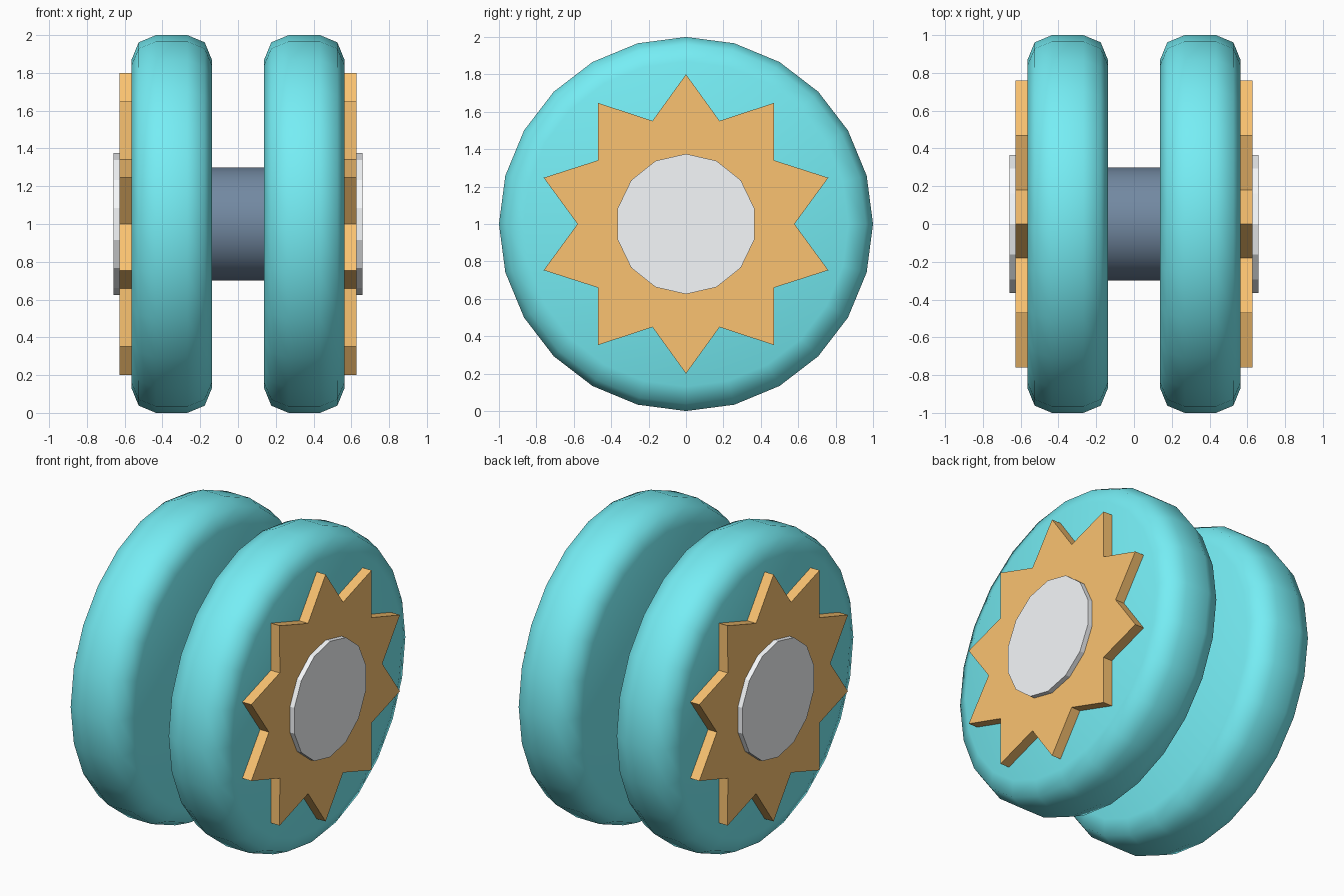
import bpy, bmesh, math
from mathutils import Matrix

if "Cube" in bpy.data.objects:
    bpy.data.objects.remove(bpy.data.objects["Cube"])

CENTRE_Z = 1.0


def material(name, rgb):
    m = bpy.data.materials.new(name)
    m.diffuse_color = (*rgb, 1)
    m.use_nodes = True
    m.node_tree.nodes["Principled BSDF"].inputs["Base Color"].default_value = m.diffuse_color
    return m


TEAL = material("teal", (0.18, 0.85, 0.91))
ORANGE = material("orange", (0.96, 0.545, 0.165))
NAVY = material("navy", (0.17, 0.25, 0.36))
SILVER = material("silver", (0.92, 0.94, 0.96))


def prism(name, outline, x0, x1, mat):
    """Extrude a (y, z) outline along x, around the axle centre."""
    bm = bmesh.new()
    face = bm.faces.new([bm.verts.new((x0, y, z)) for y, z in outline])
    ext = bmesh.ops.extrude_face_region(bm, geom=[face])
    moved = [v for v in ext["geom"] if isinstance(v, bmesh.types.BMVert)]
    bmesh.ops.translate(bm, verts=moved, vec=(x1 - x0, 0, 0))
    bmesh.ops.recalc_face_normals(bm, faces=bm.faces)
    me = bpy.data.meshes.new(name)
    bm.to_mesh(me)
    bm.free()
    me.materials.append(mat)
    ob = bpy.data.objects.new(name, me)
    ob.location.z = CENTRE_Z
    bpy.context.collection.objects.link(ob)
    return ob


def ring(n, *radii):
    """Points around the axle from the top, cycling through the given radii."""
    return [(radii[i % len(radii)] * math.sin(2 * math.pi * i / n),
             radii[i % len(radii)] * math.cos(2 * math.pi * i / n)) for i in range(n)]


def smooth(ob, degrees):
    bpy.ops.object.select_all(action='DESELECT')
    bpy.context.view_layer.objects.active = ob
    ob.select_set(True)
    bpy.ops.object.shade_smooth_by_angle(angle=math.radians(degrees))


# Central axle
axle = prism("axle", ring(32, 0.30), -0.2, 0.2, NAVY)
smooth(axle, 40)

for side, s in (("left", -1), ("right", 1)):
    # Wheel disc with rounded rims
    disc = prism(side + "_disc", ring(24, 1.0), s * 0.138, s * 0.564, TEAL)
    bm = bmesh.new()
    bm.from_mesh(disc.data)
    rims = [e for e in bm.edges if e.calc_face_angle() > 1]
    bmesh.ops.bevel(bm, geom=rims, offset=0.13, segments=2, profile=0.5, affect='EDGES')
    bm.to_mesh(disc.data)
    bm.free()
    smooth(disc, 60)

    # Ten-pointed star plate
    prism(side + "_star", ring(20, 0.80, 0.58), s * 0.55, s * 0.628, ORANGE)

    # Hub cap
    prism(side + "_hub_cap", ring(14, 0.375), s * 0.56, s * 0.66, SILVER)
